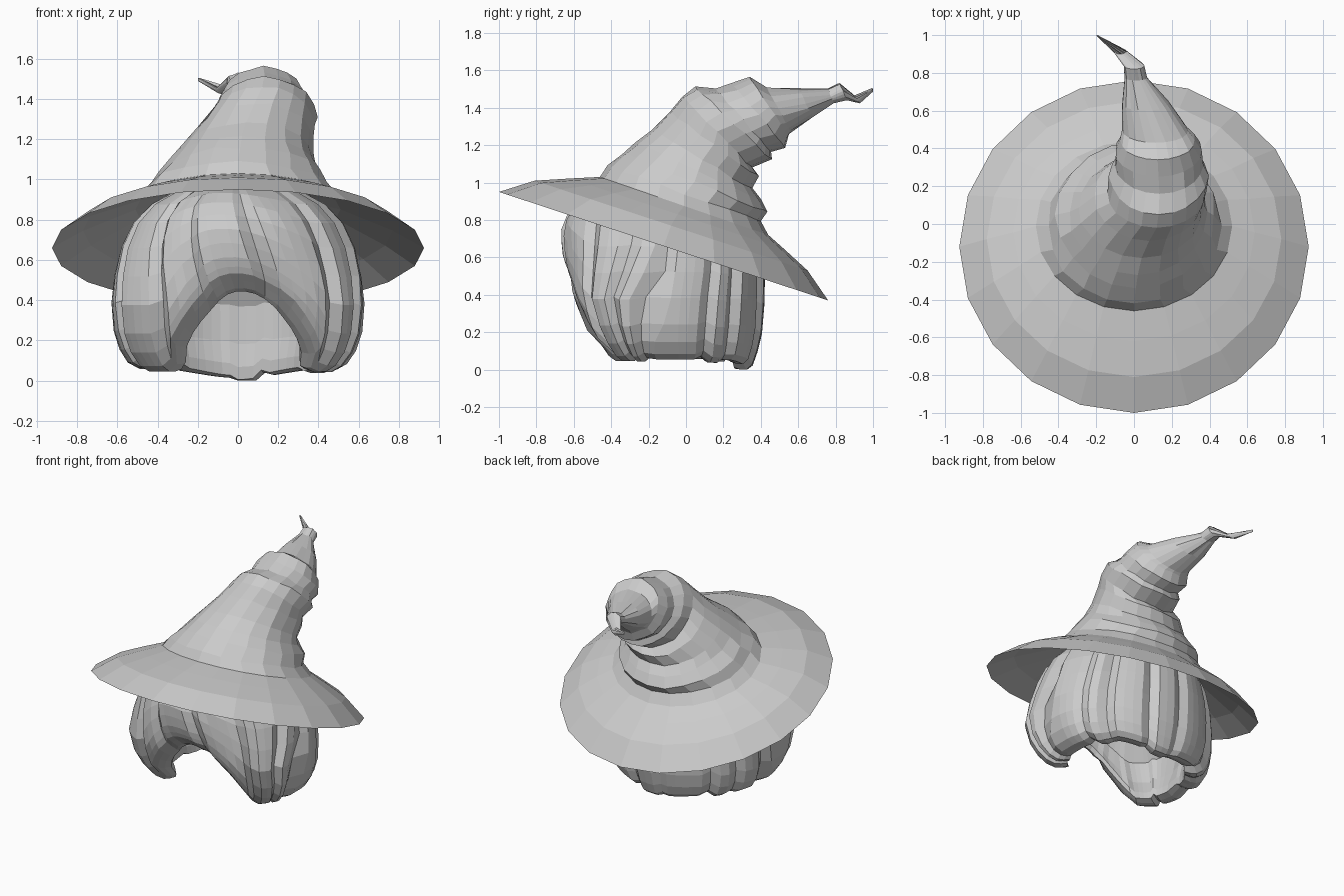
import bpy, bmesh, math, random

if "Cube" in bpy.data.objects:
    bpy.data.objects.remove(bpy.data.objects["Cube"])

random.seed(4)


def make_mesh(name, rings, cap_start=False):
    """Skin a list of equal-length closed rings into one flat-shaded object."""
    n = len(rings[0])
    bm = bmesh.new()
    vs = [[bm.verts.new(p) for p in r] for r in rings]
    for r0, r1 in zip(vs, vs[1:]):
        for i in range(n):
            j = (i + 1) % n
            bm.faces.new((r0[i], r0[j], r1[j], r1[i]))
    bm.faces.new(vs[-1])
    if cap_start:
        bm.faces.new(vs[0][::-1])
    bmesh.ops.recalc_face_normals(bm, faces=bm.faces)
    me = bpy.data.meshes.new(name)
    bm.to_mesh(me)
    bm.free()
    ob = bpy.data.objects.new(name, me)
    bpy.context.collection.objects.link(ob)
    return ob


def tilted_ring(fy, fz, by, bz, cx, rx, n=20, jit=0.0):
    """Ellipse through a front point and a back point, with half width rx."""
    pts = []
    for i in range(n):
        a = 2 * math.pi * i / n
        t = (1 - math.cos(a)) / 2
        k = 1 + random.uniform(-jit, jit)
        pts.append((cx + rx * k * math.sin(a), fy + (by - fy) * t,
                    fz + (bz - fz) * t + random.uniform(-jit, jit) * 0.3))
    return pts


# Hat: brim underside, rim, brim top, creased crown, bent tip
# (front y, front z, back y, back z, centre x, half width)
brim = [
    (-.34, 1.00, .32, .76, 0, .38),
    (-.46, 1.00, .42, .70, 0, .51),
    (-.80, .985, .64, .505, 0, .77),
    (-1.0, .95, .76, .37, 0, .925),
    (-.81, 1.01, .65, .53, 0, .78),
    (-.62, 1.022, .53, .64, 0, .64),
]
crown = [
    (-.46, 1.03, .44, .72, 0, .52),
    (-.42, 1.09, .40, .79, 0, .455),
    (-.34, 1.16, .435, .84, .01, .42),
    (-.27, 1.21, .40, .91, .02, .365),
    (-.18, 1.28, .355, .965, .04, .33),
    (-.09, 1.38, .39, 1.03, .08, .29),
    (-.02, 1.46, .355, 1.075, .12, .265),
    (.05, 1.51, .46, 1.12, .13, .26),
    (.16, 1.50, .455, 1.165, .135, .23),
    (.25, 1.53, .53, 1.19, .13, .23),
    (.34, 1.56, .55, 1.25, .125, .20),
    (.43, 1.51, .56, 1.27, .115, .175),
    (.60, 1.505, .68, 1.35, .06, .125),
    (.76, 1.50, .79, 1.425, .01, .06),
    (.82, 1.53, .86, 1.44, 0, .055),
    (.90, 1.46, .93, 1.43, -.075, .035),
    (.995, 1.50, 1.0, 1.492, -.195, .005),
]
rings = [tilted_ring(*b) for b in brim]
rings += [tilted_ring(*c, jit=0.025 if i else 0) for i, c in enumerate(crown)]
make_mesh("witch_hat", rings)

# Hair: thick shell with strand grooves and an arched face opening
# (z, front y, back y, half width)
profile = [
    (-.02, -.40, .34, .45), (.05, -.46, .365, .51), (.12, -.52, .39, .57),
    (.22, -.58, .41, .61), (.40, -.64, .42, .625), (.60, -.66, .42, .60),
    (.75, -.665, .38, .545), (.86, -.62, .32, .46), (.94, -.51, .26, .32),
    (.99, -.30, .12, .12),
]


def section(z):
    """Front y, back y and half width of the hair at height z."""
    for a, b in zip(profile, profile[1:]):
        if z <= b[0]:
            t = max(0, (z - a[0]) / (b[0] - a[0]))
            return [a[k] + (b[k] - a[k]) * t for k in (1, 2, 3)]
    return profile[-1][1:]


# strands of uneven width, each stepping down into a narrow groove
N = 64
groove, scallop = [], []
while len(groove) < N:
    w, dip = random.choice((3, 4, 5, 6)), random.uniform(.035, .065)
    low = random.uniform(.04, .07)
    for k in range(w):
        groove.append(1 - dip if k == w - 1 else 1.01 - .012 * k / w)
        scallop.append(low + (.02 if k == w - 1 else 0))
groove, scallop = groove[:N], scallop[:N]


def hem(i):
    """Height of the lower hair edge along column i."""
    a = 2 * math.pi * i / N
    c = math.cos(a)
    x = abs(.60 * math.sin(a) - .035)
    base = scallop[i] - .055 * max(0, -c) ** 6
    if c > 0 and x < .45:
        return max(base, .52 * (1 - (x / .45) ** 2.2))
    return base


def hair_point(i, z, shrink=1.0, wavy=1.0):
    a = 2 * math.pi * i / N
    s, c = math.sin(a), math.cos(a)
    # fringe sweeps from an off-centre parting, side strands lean forward
    a -= .55 * max(0, z - .4) * max(0, c) ** 2
    a -= .4 * (.5 - z) * s * abs(s) * min(1, max(0, (.5 - c) / .5))
    s, c = math.sin(a), math.cos(a)
    # front locks bulge forward low down
    if c > 0:
        c = c ** (1 - .5 * min(1, max(0, (.75 - z) / .35)))
    f, b, rx = section(z)
    cy, ry = (f + b) / 2, (b - f) / 2
    k = shrink * (1 + (groove[i] - 1) * wavy)
    return (rx * k * s, cy - ry * k * c, max(0, z))


def hair_row(t, shrink=1.0, drop=0.0, top=.99, wavy=1.0, curl=0.0):
    row = []
    for i in range(N):
        h = hem(i)
        fringe = min(1, max(0, h - .1) / .3)
        z0 = h - drop * fringe
        row.append(hair_point(i, z0 + (top - z0) * t, shrink - curl * fringe, wavy))
    return row


# inner cavity from ceiling down to the hem, then the outside up to the crown
rows = [hair_row(1, .35, .08, .66, 0), hair_row(.85, .58, .08, .64, .2)]
rows += [hair_row(t, .72, .08, .62, .3) for t in (.6, .3, .12)]
rows += [hair_row(0.02, .77, .08, .62, .5), hair_row(0, .87, .06, curl=.05),
         hair_row(0, .95, .02, curl=.06)]
rows += [hair_row(t, curl=c) for t, c in ((.03, .05), (.1, .03), (.2, .01))]
rows += [hair_row(t) for t in (.35, .5, .65, .78, .88, .95, 1)]
make_mesh("hair", rows, cap_start=True)
